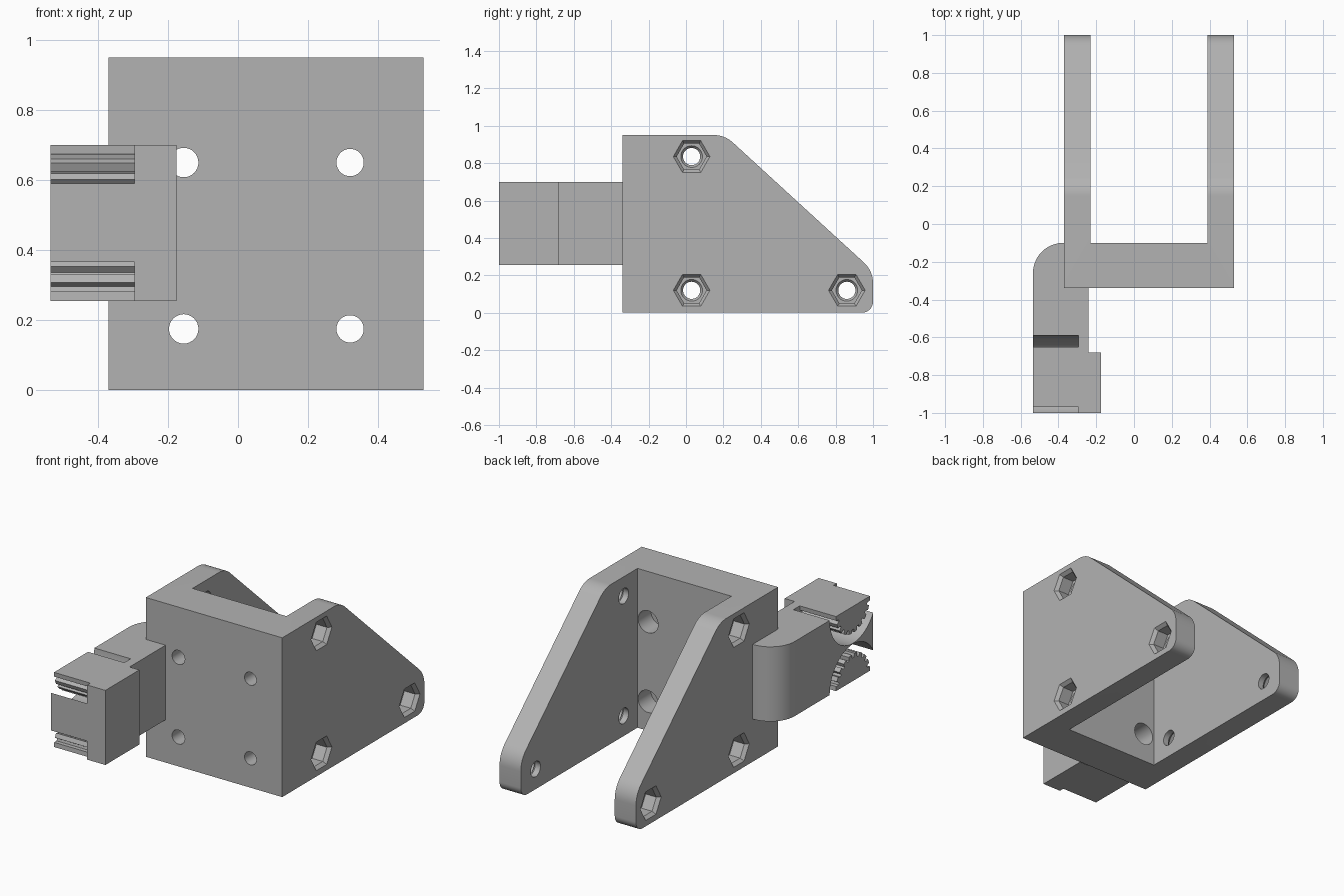
import bpy, bmesh, math
from mathutils import Vector

cube = bpy.data.objects.get("Cube")
if cube:
    bpy.data.objects.remove(cube, do_unlink=True)

grey = bpy.data.materials.new("plain grey")
grey.use_nodes = True
grey.diffuse_color = (0.45, 0.45, 0.45, 1)
grey.node_tree.nodes["Principled BSDF"].inputs["Base Color"].default_value = (0.45, 0.45, 0.45, 1)

AXES = {"X": lambda u, v, h: (h, u, v),
        "Y": lambda u, v, h: (u, h, v),
        "Z": lambda u, v, h: (u, v, h)}


def loft(name, axis, sections):
    """Closed solid through (height, outline) sections along an axis."""
    bm = bmesh.new()
    rings = [[bm.verts.new(AXES[axis](u, v, h)) for u, v in pts] for h, pts in sections]
    n = len(rings[0])
    for a, b in zip(rings, rings[1:]):
        for i in range(n):
            j = (i + 1) % n
            bm.faces.new((a[i], a[j], b[j], b[i]))
    bm.faces.new(rings[0])
    bm.faces.new(rings[-1])
    bmesh.ops.recalc_face_normals(bm, faces=bm.faces)
    mesh = bpy.data.meshes.new(name)
    bm.to_mesh(mesh)
    bm.free()
    mesh.materials.append(grey)
    ob = bpy.data.objects.new(name, mesh)
    bpy.context.collection.objects.link(ob)
    return ob


def prism(name, axis, pts, a, b):
    return loft(name, axis, [(a, pts), (b, pts)])


def ring(cu, cv, r, n=32):
    return [(cu + r * math.cos(2 * math.pi * i / n),
             cv + r * math.sin(2 * math.pi * i / n)) for i in range(n)]


def rounded(corners, steps=10):
    """Outline from (u, v, fillet radius) corners."""
    out = []
    for i, (u, v, r) in enumerate(corners):
        p = Vector((u, v))
        if r == 0:
            out.append((u, v))
            continue
        d1 = (Vector(corners[i - 1][:2]) - p).normalized()
        d2 = (Vector(corners[(i + 1) % len(corners)][:2]) - p).normalized()
        half = d1.angle(d2) / 2
        c = p + (d1 + d2).normalized() * (r / math.sin(half))
        s = p + d1 * (r / math.tan(half)) - c
        e = p + d2 * (r / math.tan(half)) - c
        turn = math.atan2(s.x * e.y - s.y * e.x, s.dot(e))
        for k in range(steps + 1):
            t = turn * k / steps
            out.append((c.x + s.x * math.cos(t) - s.y * math.sin(t),
                        c.y + s.x * math.sin(t) + s.y * math.cos(t)))
    return out


def cut(target, cutters):
    bpy.context.view_layer.objects.active = target
    for c in cutters:
        c.hide_render = True
        m = target.modifiers.new("cut", "BOOLEAN")
        m.operation, m.solver, m.object = "DIFFERENCE", "EXACT", c
        bpy.ops.object.modifier_apply(modifier=m.name)
        bpy.data.objects.remove(c, do_unlink=True)


def smooth(ob):
    bpy.ops.object.select_all(action="DESELECT")
    ob.select_set(True)
    bpy.context.view_layer.objects.active = ob
    bpy.ops.object.shade_smooth_by_angle(angle=math.radians(30))


# U-shaped bracket with sloping side arms
side = rounded([(-0.34, 0, 0), (1, 0, 0.06), (1, 0.224, 0.15),
                (0.207, 0.95, 0.15), (-0.34, 0.95, 0)])
bracket = prism("bracket", "X", side, -0.37, 0.53)
gap = [(-0.23, -0.10), (0.39, -0.10), (0.39, 1.1), (-0.23, 1.1)]
cutters = [prism("gap_cutter", "Z", gap, -0.1, 1.1)]

# Bolt holes in both arms, with chamfered hexagonal nut pockets outside
for y, z in [(0.03, 0.835), (0.03, 0.12), (0.86, 0.12)]:
    for face, inward in [(-0.37, 1), (0.53, -1)]:
        def at(d):
            return face + inward * d
        cutters.append(loft("pocket_cutter", "X", [
            (at(-0.02), ring(y, z, 0.098, 6)), (at(0), ring(y, z, 0.098, 6)),
            (at(0.02), ring(y, z, 0.08, 6)), (at(0.09), ring(y, z, 0.08, 6))]))
        cutters.append(loft("bolt_cutter", "X", [
            (at(0.08), ring(y, z, 0.058)), (at(0.09), ring(y, z, 0.058)),
            (at(0.105), ring(y, z, 0.046)), (at(0.18), ring(y, z, 0.046))]))

# Counterbored holes in the front plate
for x, r in [(-0.155, 0.042), (0.32, 0.039)]:
    for z in (0.175, 0.65):
        cutters.append(loft("plate_hole_cutter", "Y", [
            (-0.4, ring(x, z, r)), (-0.22, ring(x, z, r)),
            (-0.22, ring(x, z, 0.066)), (-0.05, ring(x, z, 0.066))]))
cut(bracket, cutters)
smooth(bracket)

# Clamp arm reaching forward, with a thicker head
LOW, HIGH, MID_Y = 0.255, 0.70, -0.81
plan = rounded([(-0.535, -1, 0), (-0.175, -1, 0), (-0.175, -0.68, 0), (-0.24, -0.68, 0),
                (-0.24, -0.30, 0), (-0.36, -0.20, 0), (-0.36, -0.10, 0), (-0.535, -0.10, 0.16)])
clamp = prism("clamp_arm", "Z", plan, LOW, HIGH)
cut(clamp, [prism("channel_cutter", "X", ring(MID_Y, z, 0.22, 64), -0.6, -0.295)
            for z in (LOW, HIGH)])
smooth(clamp)

# Toothed half discs inside the two curved channels
TEETH = 10
for name, z, up in [("lower_toothed_jaw", LOW, 1), ("upper_toothed_jaw", HIGH, -1)]:
    outline = []
    for i in range(TEETH):
        for f, r in [(0, 0.16), (0.5, 0.16), (0.6, 0.138), (0.9, 0.138)]:
            a = math.pi * (i + f) / (TEETH - 0.5)
            if a <= math.pi + 0.001:
                outline.append((MID_Y + r * math.cos(a), z + up * r * math.sin(a)))
    smooth(prism(name, "X", outline, -0.535, -0.295))
